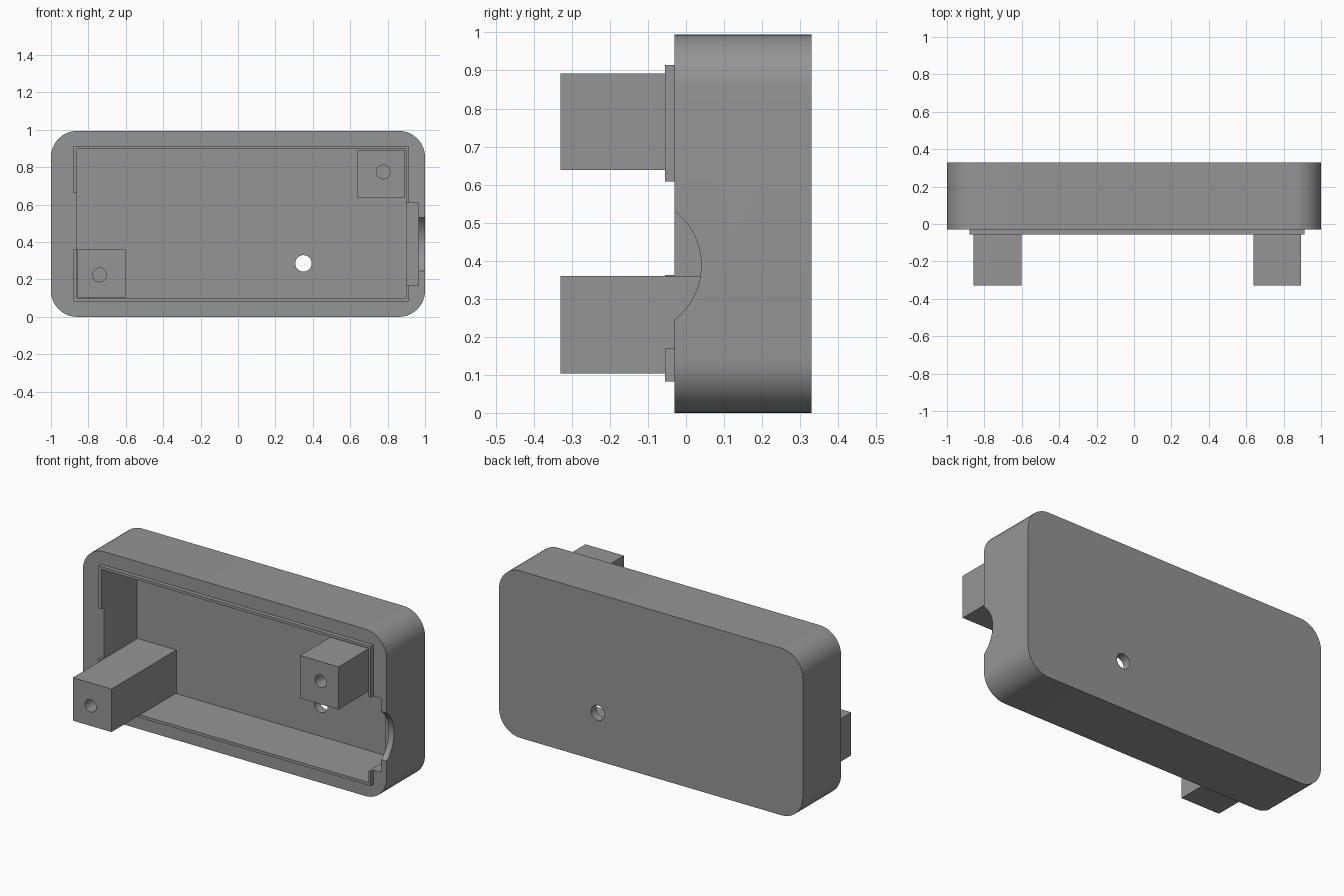
import bpy, bmesh, math
from mathutils import Matrix

if "Cube" in bpy.data.objects:
    bpy.data.objects.remove(bpy.data.objects["Cube"])

grey = bpy.data.materials.new("plain grey")
grey.diffuse_color = (0.30, 0.30, 0.30, 1)
grey.use_nodes = True
grey.node_tree.nodes["Principled BSDF"].inputs["Base Color"].default_value = grey.diffuse_color


def add_object(name, bm):
    bmesh.ops.recalc_face_normals(bm, faces=bm.faces[:])
    mesh = bpy.data.meshes.new(name)
    bm.to_mesh(mesh)
    bm.free()
    mesh.materials.append(grey)
    obj = bpy.data.objects.new(name, mesh)
    bpy.context.collection.objects.link(obj)
    return obj


def box(name, x, y, z):
    bm = bmesh.new()
    bmesh.ops.create_cube(bm, size=1)
    for v in bm.verts:
        for i, (lo, hi) in enumerate((x, y, z)):
            v.co[i] = lo if v.co[i] < 0 else hi
    return add_object(name, bm)


def cylinder(name, axis, radius, length, centre, segments=48):
    bm = bmesh.new()
    rot = Matrix.Rotation(math.pi / 2, 4, "X" if axis == "Y" else "Y")
    bmesh.ops.create_cone(bm, cap_ends=True, segments=segments, radius1=radius,
                          radius2=radius, depth=length,
                          matrix=Matrix.Translation(centre) @ rot)
    return add_object(name, bm)


def combine(target, tool, operation="DIFFERENCE"):
    mod = target.modifiers.new("combine", "BOOLEAN")
    mod.operation, mod.solver, mod.object = operation, "EXACT", tool
    bpy.context.view_layer.objects.active = target
    bpy.ops.object.modifier_apply(modifier=mod.name)
    bpy.data.objects.remove(tool)


def smooth(obj):
    bpy.ops.object.select_all(action="DESELECT")
    obj.select_set(True)
    bpy.context.view_layer.objects.active = obj
    bpy.ops.object.shade_smooth_by_angle(angle=math.radians(30))


FRONT, BACK, FLOOR, HEIGHT, RADIUS = -0.03, 0.33, 0.28, 0.994, 0.14

# Case body: rounded rectangle extruded from front to back
bm = bmesh.new()
outline = []
corners = [(1 - RADIUS, HEIGHT - RADIUS), (RADIUS - 1, HEIGHT - RADIUS),
           (RADIUS - 1, RADIUS), (1 - RADIUS, RADIUS)]
for c, (cx, cz) in enumerate(corners):
    for s in range(13):
        a = math.pi / 2 * (c + s / 12)
        outline.append(bm.verts.new((cx + RADIUS * math.cos(a), FRONT,
                                     cz + RADIUS * math.sin(a))))
face = bm.faces.new(outline)
side = bmesh.ops.extrude_face_region(bm, geom=[face])
bmesh.ops.translate(bm, vec=(0, BACK - FRONT, 0),
                    verts=[g for g in side["geom"] if isinstance(g, bmesh.types.BMVert)])
case = add_object("case", bm)

# Raised locating lip around the opening
combine(case, box("lip", (-0.88, 0.912), (-0.055, 0.05), (0.083, 0.914)), "UNION")
# Hollow interior
combine(case, box("cavity", (-0.86, 0.898), (-0.5, FLOOR), (0.1, 0.898)))
# Gap in the lip on the left
combine(case, box("lip_gap", (-1.2, -0.8), (-0.5, FRONT), (0.362, 0.662)))
# Connector pocket and round port on the right
combine(case, box("pocket", (0.8, 0.964), (-0.5, 0.10), (0.169, 0.608)))
combine(case, cylinder("port", "X", 0.181, 0.3, (1.06, -0.141, 0.388), 96))
# Hole through the back wall
combine(case, cylinder("back_hole", "Y", 0.044, 0.4, (0.35, 0.3, 0.286)))
smooth(case)

# Square mounting posts with screw holes
for name, x, z, hx, hz in (("lower_post", (-0.857, -0.602), (0.104, 0.36), -0.74, 0.224),
                           ("upper_post", (0.64, 0.893), (0.638, 0.892), 0.776, 0.775)):
    post = box(name, x, (-0.33, FLOOR + 0.01), z)
    combine(post, cylinder("screw_hole", "Y", 0.037, 0.6, (hx, -0.33, hz)))
    smooth(post)
